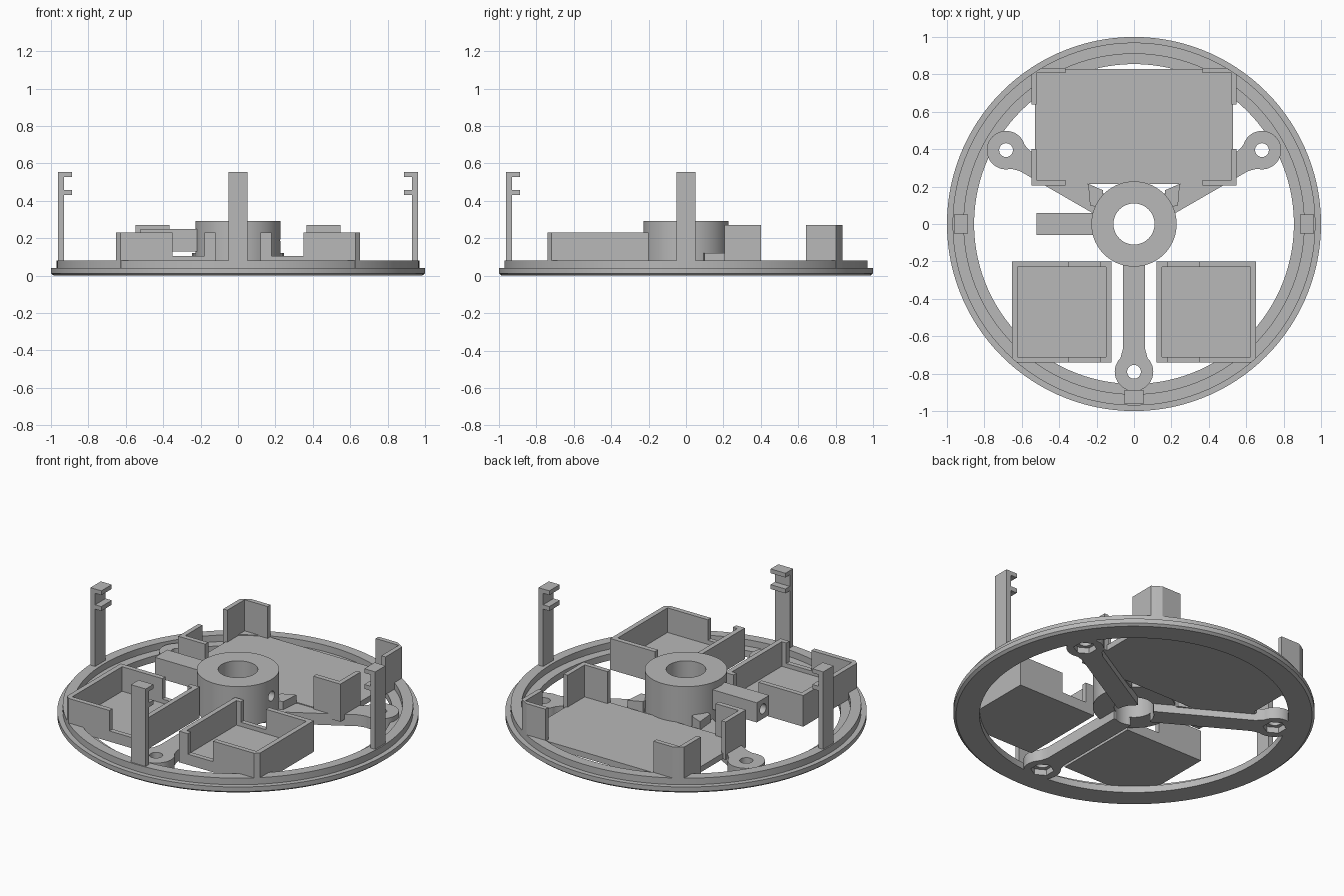
import bpy, bmesh, math
from mathutils import Matrix, Vector

cube = bpy.data.objects.get("Cube")
if cube:
    bpy.data.objects.remove(cube, do_unlink=True)

grey = bpy.data.materials.new("plain_grey")
grey.use_nodes = True
COLOUR = (0.48, 0.48, 0.48, 1)
grey.diffuse_color = COLOUR
grey.node_tree.nodes["Principled BSDF"].inputs["Base Color"].default_value = COLOUR

RIM = 0.97   # outer radius of the raised lip
BASE = 0.04  # top of the flange, underside of the trays


def finish(name, bm):
    bmesh.ops.recalc_face_normals(bm, faces=bm.faces)
    mesh = bpy.data.meshes.new(name)
    bm.to_mesh(mesh)
    bm.free()
    mesh.materials.append(grey)
    obj = bpy.data.objects.new(name, mesh)
    bpy.context.collection.objects.link(obj)
    return obj


def circle(r, n, cx=0, start=0):
    return [(cx + r * math.cos(start + math.tau * i / n),
             r * math.sin(start + math.tau * i / n)) for i in range(n)]


def prism(name, pts, z0, z1, matrix=Matrix()):
    bm = bmesh.new()
    face = bm.faces.new([bm.verts.new((x, y, z0)) for x, y in pts])
    top = bmesh.ops.extrude_face_region(bm, geom=[face])["geom"]
    bmesh.ops.translate(bm, vec=(0, 0, z1 - z0),
                        verts=[v for v in top if isinstance(v, bmesh.types.BMVert)])
    bm.transform(matrix)
    return finish(name, bm)


def boxes(name, specs):
    """Several boxes in one object, corners trimmed to the rim radius."""
    whole = bpy.data.meshes.new("scratch")
    out = bmesh.new()
    for x0, x1, y0, y1, z0, z1 in specs:
        bm = bmesh.new()
        bmesh.ops.create_cube(bm, size=1)
        bmesh.ops.scale(bm, vec=(abs(x1 - x0), y1 - y0, z1 - z0), verts=bm.verts)
        bmesh.ops.translate(bm, vec=((x0 + x1) / 2, (y0 + y1) / 2, (z0 + z1) / 2),
                            verts=bm.verts)
        for x in (x0, x1):
            for y in (y0, y1):
                corner = Vector((x, y, 0))
                if corner.length > RIM:
                    n = corner.normalized()
                    cut = bmesh.ops.bisect_plane(
                        bm, geom=bm.verts[:] + bm.edges[:] + bm.faces[:],
                        plane_co=n * RIM, plane_no=n, clear_outer=True)
                    edges = [e for e in cut["geom_cut"] if isinstance(e, bmesh.types.BMEdge)]
                    bmesh.ops.edgenet_fill(bm, edges=edges)
        bmesh.ops.recalc_face_normals(bm, faces=bm.faces)
        bm.to_mesh(whole)
        bm.free()
        out.from_mesh(whole)
    bpy.data.meshes.remove(whole)
    return finish(name, out)


def cut(obj, cutter):
    mod = obj.modifiers.new("cut", 'BOOLEAN')
    mod.operation = 'DIFFERENCE'
    mod.solver = 'EXACT'
    mod.object = cutter
    bpy.context.view_layer.objects.active = obj
    bpy.ops.object.modifier_apply(modifier=mod.name)
    bpy.data.objects.remove(cutter, do_unlink=True)


def smooth(obj):
    bpy.ops.object.select_all(action='DESELECT')
    obj.select_set(True)
    bpy.context.view_layer.objects.active = obj
    bpy.ops.object.shade_smooth_by_angle(angle=math.radians(30))


# Stepped outer ring
bm = bmesh.new()
profile = [(0.855, 0), (0.985, 0), (1, 0.012), (1, BASE), (RIM, BASE), (RIM, 0.08),
           (0.91, 0.08), (0.91, BASE), (0.855, BASE)]
verts = [bm.verts.new((r, 0, z)) for r, z in profile]
edges = [bm.edges.new((verts[i - 1], verts[i])) for i in range(len(verts))]
bmesh.ops.spin(bm, geom=verts + edges, cent=(0, 0, 0), axis=(0, 0, 1),
               angle=math.tau, steps=120, use_merge=True)
bmesh.ops.remove_doubles(bm, verts=bm.verts, dist=0.0001)
smooth(finish("outer_ring", bm))

# Central hub with bore and cross hole
along_x = Matrix.Translation((0, 0, 0.19)) @ Matrix.Rotation(math.pi / 2, 4, 'Y')


def bore():
    return prism("bore_cutter", circle(0.11, 48), -1, 1)


def cross_hole():
    return prism("cross_cutter", circle(0.03, 20), -0.7, 0.7, along_x)


hub = prism("hub", circle(0.228, 72), 0.05, 0.293)
cut(hub, bore())
cut(hub, cross_hole())
smooth(hub)

# Side block with screw hole
block = boxes("hub_block", [(-0.52, -0.2, -0.06, 0.06, 0.13, 0.25)])
cut(block, cross_hole())
cut(block, prism("hub_cutter", circle(0.2, 48), -1, 1))
smooth(block)

# Three arms with drilled pads and hexagonal nut pockets
PAD = 0.79
for name, degrees in (("front", -90), ("left", 30), ("right", 150)):
    turn = Matrix.Rotation(math.radians(degrees), 4, 'Z')
    sweep = math.radians(135)
    pad = [(PAD + 0.103 * math.cos(a), 0.103 * math.sin(a))
           for a in (-sweep + 2 * sweep * i / 36 for i in range(37))]
    outline = [(0.1, -0.06), (0.67, -0.06)] + pad + [(0.67, 0.06), (0.1, 0.06)]
    arm = prism(name + "_arm", outline, 0, 0.07, turn)
    cut(arm, bore())
    cut(arm, prism("screw_cutter", circle(0.037, 24, PAD), -1, 1, turn))
    cut(arm, prism("nut_cutter", circle(0.065, 6, PAD), -1, 0.035, turn))
    smooth(arm)

# Small ribs bracing the hub on the rear arms
for side, s in (("left", 1), ("right", -1)):
    prism(side + "_hub_rib", [(s * 0.165, 0.08), (s * 0.235, 0.1),
                              (s * 0.245, 0.215), (s * 0.165, 0.18)], BASE, 0.12)

# Rear plate with four corner brackets
boxes("rear_plate", [(-0.53, 0.53, 0.215, 0.83, BASE, 0.075)])
for side, s in (("left", 1), ("right", -1)):
    x_in, x_mid, x_out = s * 0.365, s * 0.52, s * 0.548
    boxes(side + "_rear_bracket", [(x_mid, x_out, 0.64, 0.835, BASE, 0.27),
                                   (x_in, x_mid, 0.807, 0.835, BASE, 0.27)])
    boxes(side + "_inner_bracket", [(x_mid, x_out, 0.205, 0.4, BASE, 0.27),
                                    (x_in, x_mid, 0.205, 0.235, BASE, 0.27)])

# Two front trays with notched front and back walls
for side, s in (("left", 1), ("right", -1)):
    y0, y1, t, top = -0.74, -0.2, 0.03, 0.23
    parts = [(s * 0.12, s * 0.652, y0, y1, BASE, 0.08),
             (s * 0.12, s * 0.15, y0, y1, BASE, top),
             (s * 0.622, s * 0.652, y0, y1, BASE, top)]
    for y in (y0, y1 - t):
        parts += [(s * 0.15, s * 0.18, y, y + t, BASE, top),
                  (s * 0.18, s * 0.35, y, y + t, BASE, 0.105),
                  (s * 0.35, s * 0.622, y, y + t, BASE, top)]
    boxes(side + "_tray", parts)

# Three upright posts with a pair of inward hooks
post = [(0.962, 0.05), (0.962, 0.553), (0.888, 0.553), (0.888, 0.527), (0.93, 0.527),
        (0.93, 0.457), (0.888, 0.457), (0.888, 0.43), (0.93, 0.43), (0.93, 0.05)]
for name, degrees in (("left", 0), ("front", -90), ("right", 180)):
    stand = (Matrix.Rotation(math.radians(degrees), 4, 'Z')
             @ Matrix.Rotation(math.pi / 2, 4, 'X'))
    prism(name + "_post", post, -0.05, 0.05, stand)
